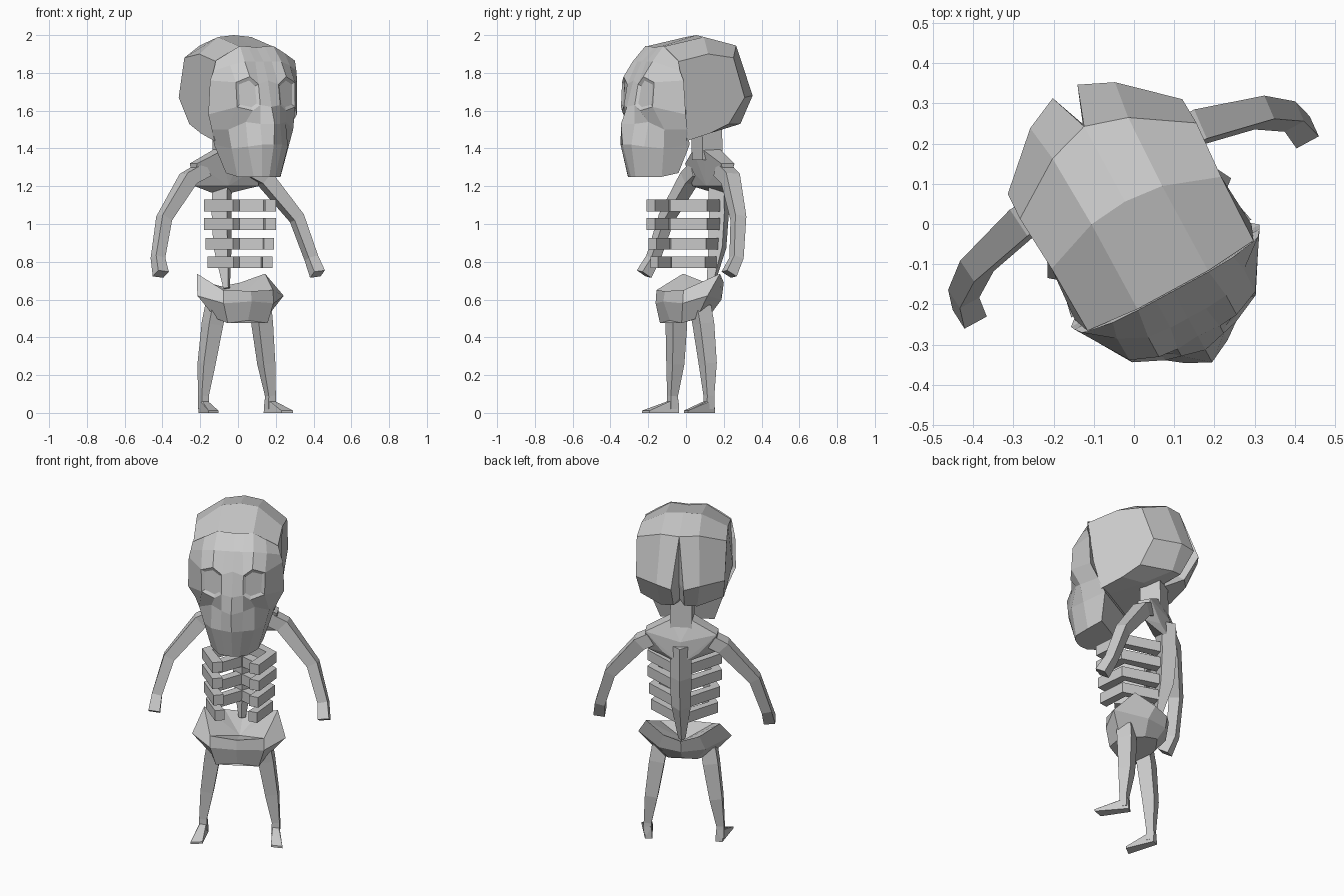
import bpy, bmesh, math
from mathutils import Vector, Matrix

cube = bpy.data.objects.get("Cube")
if cube:
    bpy.data.objects.remove(cube, do_unlink=True)

# Single bone colour
bone = bpy.data.materials.new("bone_grey")
bone.use_nodes = True
colour = (0.6, 0.6, 0.6, 1)
bone.diffuse_color = colour
bone.node_tree.nodes["Principled BSDF"].inputs["Base Color"].default_value = colour

# The figure is built symmetric about x = 0, then turned to its standing pose
POSE = Matrix.Translation((0.006, 0.003, 0)) @ Matrix.Rotation(math.radians(28.5), 4, 'Z')


def mirror_half(bm):
    """Mirror across x, weld the seam, close open ends and fix the normals."""
    bmesh.ops.remove_doubles(bm, verts=bm.verts[:], dist=0.0005)
    geom = bm.verts[:] + bm.edges[:] + bm.faces[:]
    bmesh.ops.mirror(bm, geom=geom, matrix=Matrix.Identity(4), merge_dist=0.0005, axis='X')
    bmesh.ops.remove_doubles(bm, verts=bm.verts[:], dist=0.0005)
    bmesh.ops.holes_fill(bm, edges=bm.edges[:], sides=0)
    bmesh.ops.recalc_face_normals(bm, faces=bm.faces[:])


def finish(bm, name):
    mesh = bpy.data.meshes.new(name)
    bm.to_mesh(mesh)
    bm.free()
    mesh.materials.append(bone)
    obj = bpy.data.objects.new(name, mesh)
    obj.matrix_world = POSE
    bpy.context.scene.collection.objects.link(obj)
    return obj


def sheet(bm, rows, wrap_rows=False, wrap_columns=False, skip=()):
    """Quad grid through rows of points."""
    grid = [[bm.verts.new(p) for p in row] for row in rows]
    n, m = len(grid), len(grid[0])
    for i in range(n if wrap_rows else n - 1):
        for j in range(m if wrap_columns else m - 1):
            if (i, j) in skip:
                continue
            k, l = (i + 1) % n, (j + 1) % m
            bm.faces.new((grid[i][j], grid[i][l], grid[k][l], grid[k][j]))
    return grid


def tube(bm, path, phase=math.pi / 4):
    """Four-sided limb through (point, radius) pairs, with capped ends."""
    pts = [Vector(p) for p, r in path]
    rings = []
    for i, (p, r) in enumerate(path):
        t = (pts[min(i + 1, len(pts) - 1)] - pts[max(i - 1, 0)]).normalized()
        a = t.cross(Vector((0, 1, 0))).normalized()
        b = a.cross(t)
        angles = [phase + k * math.pi / 2 for k in range(4)]
        rings.append([pts[i] + r * (a * math.cos(w) + b * math.sin(w)) for w in angles])
    grid = sheet(bm, rings, wrap_columns=True)
    bm.faces.new(grid[0])
    bm.faces.new(grid[-1])


def hull(bm, points):
    verts = [bm.verts.new(p) for p in points]
    res = bmesh.ops.convex_hull(bm, input=verts)
    loose = [v for v in res["geom_interior"] if isinstance(v, bmesh.types.BMVert)]
    bmesh.ops.delete(bm, geom=loose, context='VERTS')


# Cranium: strips running over the crown, down the back, underneath and up inside the face
bm = bmesh.new()
sheet(bm, [
    [(0, -.19, 1.93), (0, -.19, 1.93), (.1, -.19, 1.94), (.235, -.178, 1.86)],
    [(0, .06, 2.0), (0, .06, 2.0), (.1, .05, 1.99), (.24, 0, 1.9)],
    [(0, .273, 1.95), (0, .273, 1.95), (.107, .24, 1.945), (.25, .147, 1.88)],
    [(0, .28, 1.67), (.035, .372, 1.67), (.12, .333, 1.68), (.247, .216, 1.67)],
    [(0, .25, 1.56), (.03, .29, 1.54), (.1, .27, 1.53), (.23, .13, 1.53)],
    [(0, .1, 1.49), (0, .1, 1.49), (.1, .1, 1.49), (.22, .02, 1.48)],
    [(0, -.12, 1.46), (0, -.12, 1.46), (.1, -.12, 1.46), (.21, -.11, 1.44)],
    [(0, -.14, 1.62), (0, -.14, 1.62), (.1, -.14, 1.62), (.25, -.14, 1.6)],
], wrap_rows=True)
mirror_half(bm)
finish(bm, "cranium")

# Face: rows from forehead to chin, centre line out to the cheek
face_rows = [
    [(0, -.193, 1.935), (.05, -.193, 1.94), (.1, -.193, 1.943), (.17, -.19, 1.905), (.238, -.18, 1.865)],
    [(0, -.27, 1.86), (.05, -.27, 1.86), (.11, -.265, 1.86), (.18, -.23, 1.84), (.25, -.175, 1.81)],
    [(0, -.32, 1.76), (.06, -.325, 1.74), (.11, -.32, 1.78), (.178, -.292, 1.75), (.262, -.16, 1.76)],
    [(0, -.36, 1.62), (.06, -.345, 1.63), (.1, -.335, 1.6), (.175, -.3, 1.62), (.267, -.15, 1.58)],
    [(0, -.395, 1.53), (.06, -.345, 1.53), (.12, -.295, 1.54), (.195, -.24, 1.5), (.23, -.12, 1.5)],
    [(0, -.385, 1.42), (.06, -.365, 1.42), (.12, -.32, 1.41), (.17, -.23, 1.4), (.2, -.09, 1.42)],
    [(0, -.335, 1.25), (.04, -.33, 1.25), (.08, -.31, 1.25), (.13, -.22, 1.25), (.15, -.13, 1.27)],
]
bm = bmesh.new()
for row in face_rows:
    row.append((0, row[-1][1], row[-1][2]))
g = sheet(bm, face_rows, skip=((2, 1), (2, 2)))
bm.faces.new(g[2][1:4] + g[3][3:0:-1])
mirror_half(bm)
# Shallow eye sockets
sockets = [f for f in bm.faces if len(f.verts) == 6]
bmesh.ops.inset_individual(bm, faces=sockets, thickness=0.02, depth=-0.008)
finish(bm, "face_and_jaw")

# Neck and backbone
bm = bmesh.new()
tube(bm, [((0, .12, 1.54), .085), ((0, .125, 1.34), .085)])
finish(bm, "neck")
bm = bmesh.new()
tube(bm, [((0, .19, 1.25), .06), ((0, .195, 1.06), .06), ((0, .185, .88), .055), ((0, .14, .66), .02)], phase=0)
bmesh.ops.recalc_face_normals(bm, faces=bm.faces[:])
finish(bm, "spine")

# Shoulder yoke
half = [(.06, .07, 1.39), (.06, .17, 1.395), (.2, .1, 1.32), (.2, .18, 1.32), (.19, .14, 1.2), (.1, .2, 1.21)]
bm = bmesh.new()
hull(bm, [(s * x, y, z) for x, y, z in half for s in (1, -1)] + [(0, .22, 1.15), (0, .215, 1.28), (0, .12, 1.2)])
finish(bm, "shoulders")

# Arms
bm = bmesh.new()
tube(bm, [((.13, .14, 1.29), .055), ((.23, .14, 1.24), .056), ((.4, .095, 1.03), .045),
          ((.462, .05, .82), .04), ((.472, 0, .735), .045)])
mirror_half(bm)
finish(bm, "arms")

# Ribs: four pairs of chevron bars, from the backbone out to the side and in to the front
outer = [(.02, .2), (.207, .01), (.13, -.17)]
inner = [(0, .14), (.15, .005), (.075, -.15)]
for n, (z, size) in enumerate(((1.098, 1), (1.0, 1), (.895, .95), (.798, .9))):
    bm = bmesh.new()
    rings = []
    for (ox, oy), (ix, iy) in zip(outer, inner):
        lo, hi = z - .031, z + .031
        corners = ((ox, oy, lo), (ox, oy, hi), (ix, iy, hi), (ix, iy, lo))
        rings.append([(x * size, y * size, h) for x, y, h in corners])
    g = sheet(bm, rings, wrap_columns=True)
    bm.faces.new(g[0])
    bm.faces.new(g[-1])
    mirror_half(bm)
    finish(bm, f"rib_pair_{n + 1}")

# Pelvis: sunken centre, rim, widest ring, underside
bm = bmesh.new()
sheet(bm, [
    [(0, .03, .6)] * 5,
    [(0, -.13, .645), (.15, -.1, .65), (.205, .09, .737), (.1, .17, .69), (0, .2, .67)],
    [(0, -.14, .59), (.15, -.105, .58), (.26, -.015, .62), (.13, .14, .6), (0, .19, .6)],
    [(0, -.1, .49), (.12, -.095, .475), (.15, -.02, .5), (.08, .1, .52), (0, .14, .54)],
])
mirror_half(bm)
finish(bm, "pelvis")

# Legs
bm = bmesh.new()
tube(bm, [((.135, .01, .56), .06), ((.15, .02, .47), .06), ((.18, .03, .26), .05),
          ((.202, .025, .09), .03), ((.2, .025, .02), .032)])
mirror_half(bm)
finish(bm, "legs")

# Feet
bm = bmesh.new()
hull(bm, [(.175, .05, 0), (.215, .055, 0), (.19, -.12, 0), (.255, -.13, 0),
          (.19, -.12, .012), (.255, -.13, .012), (.18, .05, .07), (.215, .05, .07), (.185, 0, .06), (.22, 0, .06)])
mirror_half(bm)
finish(bm, "feet")
